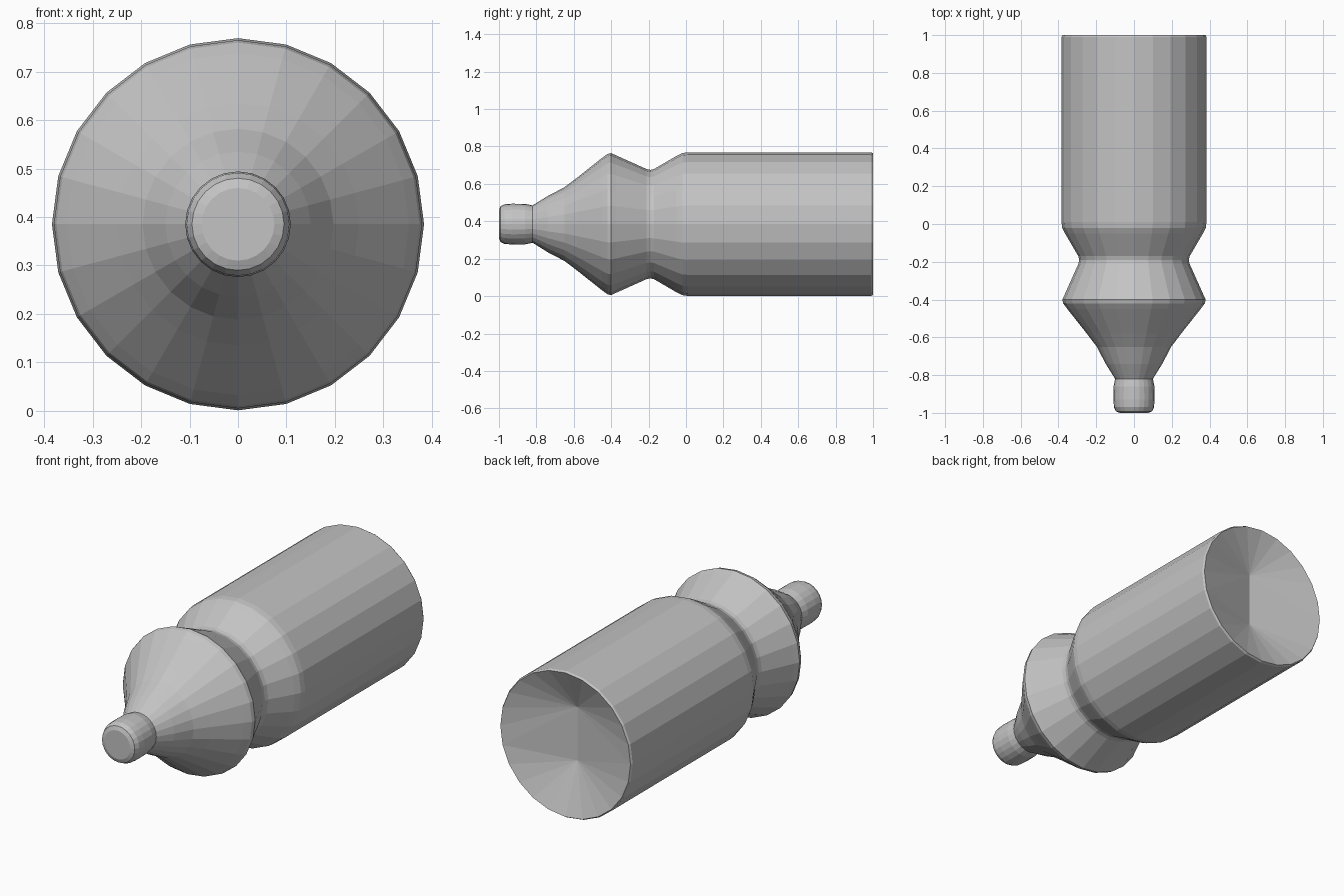
import bpy, bmesh
from math import sin, cos, tau

SIDES = 24
AXIS_Z = 0.385

cube = bpy.data.objects.get("Cube")
if cube:
    bpy.data.objects.remove(cube, do_unlink=True)

grey = bpy.data.materials.new("plain_grey")
grey.use_nodes = True
colour = (0.55, 0.55, 0.55, 1)
grey.diffuse_color = colour
grey.node_tree.nodes["Principled BSDF"].inputs["Base Color"].default_value = colour


def ring(bm, y, r):
    """Ring of vertices around the long axis, one vertex at the top."""
    return [bm.verts.new((r * sin(tau * i / SIDES), y, AXIS_Z + r * cos(tau * i / SIDES)))
            for i in range(SIDES)]


def finish(bm, name):
    bmesh.ops.remove_doubles(bm, verts=bm.verts, dist=0.0001)
    mesh = bpy.data.meshes.new(name)
    bm.to_mesh(mesh)
    bm.free()
    mesh.materials.append(grey)
    obj = bpy.data.objects.new(name, mesh)
    bpy.context.collection.objects.link(obj)
    return obj


def lathe(name, profile, cap_front=False):
    """Turn a (y, radius) profile around the long axis, front to back."""
    bm = bmesh.new()
    rings = [ring(bm, y, r) for y, r in profile]
    for a, b in zip(rings, rings[1:]):
        for i in range(SIDES):
            j = (i + 1) % SIDES
            bm.faces.new((a[i], a[j], b[j], b[i]))
    if cap_front:
        bm.faces.new(list(reversed(rings[0])))
    return finish(bm, name)


# Nozzle with rounded end
lathe("nozzle", [(-1.0, 0.075), (-0.992, 0.095), (-0.97, 0.106), (-0.93, 0.109),
                 (-0.86, 0.108), (-0.82, 0.1)], cap_front=True)

# Flared shoulder, from the nozzle to the waist
lathe("shoulder", [(-0.82, 0.1), (-0.74, 0.15), (-0.65, 0.197), (-0.58, 0.25),
                   (-0.45, 0.353), (-0.42, 0.375), (-0.4, 0.38), (-0.375, 0.368),
                   (-0.21, 0.294), (-0.19, 0.29)])

# Waist and straight barrel
lathe("barrel", [(-0.19, 0.29), (-0.17, 0.295), (-0.05, 0.365), (-0.02, 0.38),
                 (0.01, 0.384), (0.99, 0.384), (1.0, 0.378)])

# Base pushed inward along a short upright crease
bm = bmesh.new()
rim = ring(bm, 1.0, 0.378)
high = bm.verts.new((0, 0.9, AXIS_Z + 0.16))
low = bm.verts.new((0, 0.9, AXIS_Z - 0.12))
half = SIDES // 4
ends = [high if (i <= half or i >= SIDES - half) else low for i in range(SIDES)]
for i in range(SIDES):
    j = (i + 1) % SIDES
    bm.faces.new((rim[i], rim[j], ends[i]))
    if ends[i] is not ends[j]:
        bm.faces.new((rim[j], ends[j], ends[i]))
bmesh.ops.recalc_face_normals(bm, faces=bm.faces)
if sum(f.normal.y for f in bm.faces) < 0:
    bmesh.ops.reverse_faces(bm, faces=bm.faces)
finish(bm, "dented_base")
